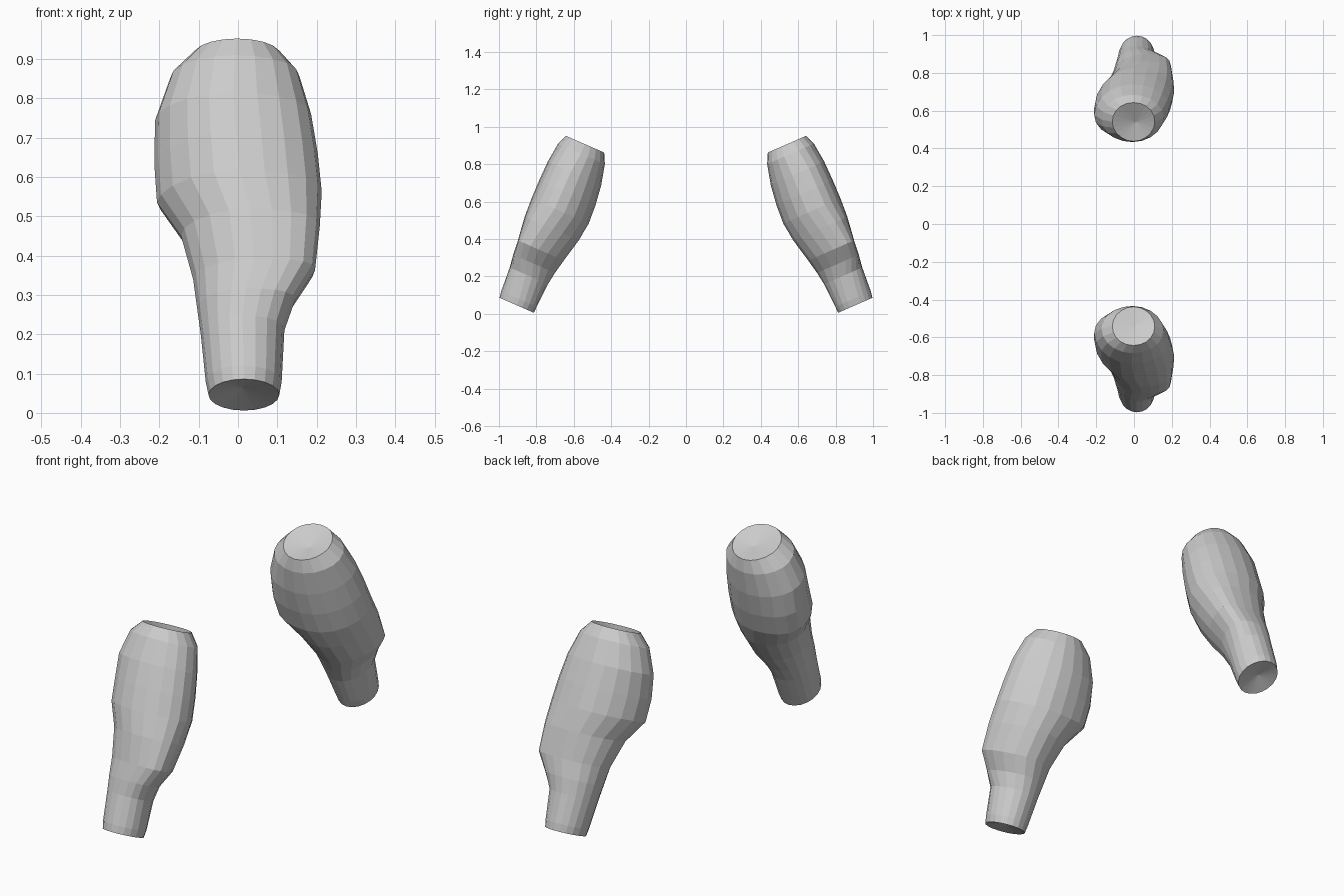
import bpy, bmesh
from math import cos, sin, pi

if "Cube" in bpy.data.objects:
    bpy.data.objects.remove(bpy.data.objects["Cube"])

SIDES = 20
BASE_Y, BASE_Z = 0.905, 0.046      # centre of the lower cuff
AX = (-0.4, 0.917)                 # limb direction in (y, z)
PERP = (0.917, 0.4)                # outward direction in (y, z)

# Cross-sections: distance along limb, x left, x right, inner, outer, left lean, right lean
RINGS = [
    (0.00, -0.075, 0.105, -0.100, 0.100, 0.00, 0.00),
    (0.035, -0.082, 0.111, -0.101, 0.106, 0.00, 0.00),
    (0.17, -0.095, 0.118, -0.108, 0.115, 0.00, 0.02),
    (0.24, -0.104, 0.145, -0.118, 0.125, 0.00, 0.05),
    (0.32, -0.114, 0.196, -0.135, 0.133, 0.00, 0.06),
    (0.45, -0.145, 0.208, -0.165, 0.150, -0.02, 0.04),
    (0.555, -0.206, 0.213, -0.178, 0.156, -0.05, 0.02),
    (0.66, -0.213, 0.203, -0.172, 0.157, -0.045, 0.02),
    (0.77, -0.211, 0.186, -0.157, 0.155, -0.02, 0.02),
    (0.88, -0.172, 0.156, -0.130, 0.143, 0.00, 0.01),
    (0.935, -0.115, 0.110, -0.102, 0.122, 0.01, 0.01),
]


def place(x, s, v, side):
    y = BASE_Y + AX[0] * s + PERP[0] * v
    z = BASE_Z + AX[1] * s + PERP[1] * v
    return (x, side * y, z)


def limb(name, side):
    bm = bmesh.new()
    loops = []
    for s, xl, xr, vin, vout, ll, lr in RINGS:
        mid = (xl + xr) / 2
        loop = []
        for i in range(SIDES):
            c, k = cos(2 * pi * i / SIDES), sin(2 * pi * i / SIDES)
            lean = (lr if c > 0 else ll) * c * c
            x = mid + (xr - xl) / 2 * c
            v = lean + (vout if k > 0 else -vin) * k
            loop.append(bm.verts.new(place(x, s, v, side)))
        loops.append(loop)
    # Side walls
    for a, b in zip(loops, loops[1:]):
        for i in range(SIDES):
            j = (i + 1) % SIDES
            bm.faces.new((a[i], a[j], b[j], b[i]))
    # Slightly dished end caps
    for loop, s in ((loops[0], 0.02), (loops[-1], 0.915)):
        hub = bm.verts.new(place(0.01, s, 0, side))
        for i in range(SIDES):
            bm.faces.new((loop[i], loop[(i + 1) % SIDES], hub))
    bmesh.ops.recalc_face_normals(bm, faces=bm.faces[:])
    mesh = bpy.data.meshes.new(name)
    bm.to_mesh(mesh)
    bm.free()
    bpy.context.collection.objects.link(bpy.data.objects.new(name, mesh))


# Mirrored pair
limb("back_forearm", 1)
limb("front_forearm", -1)
